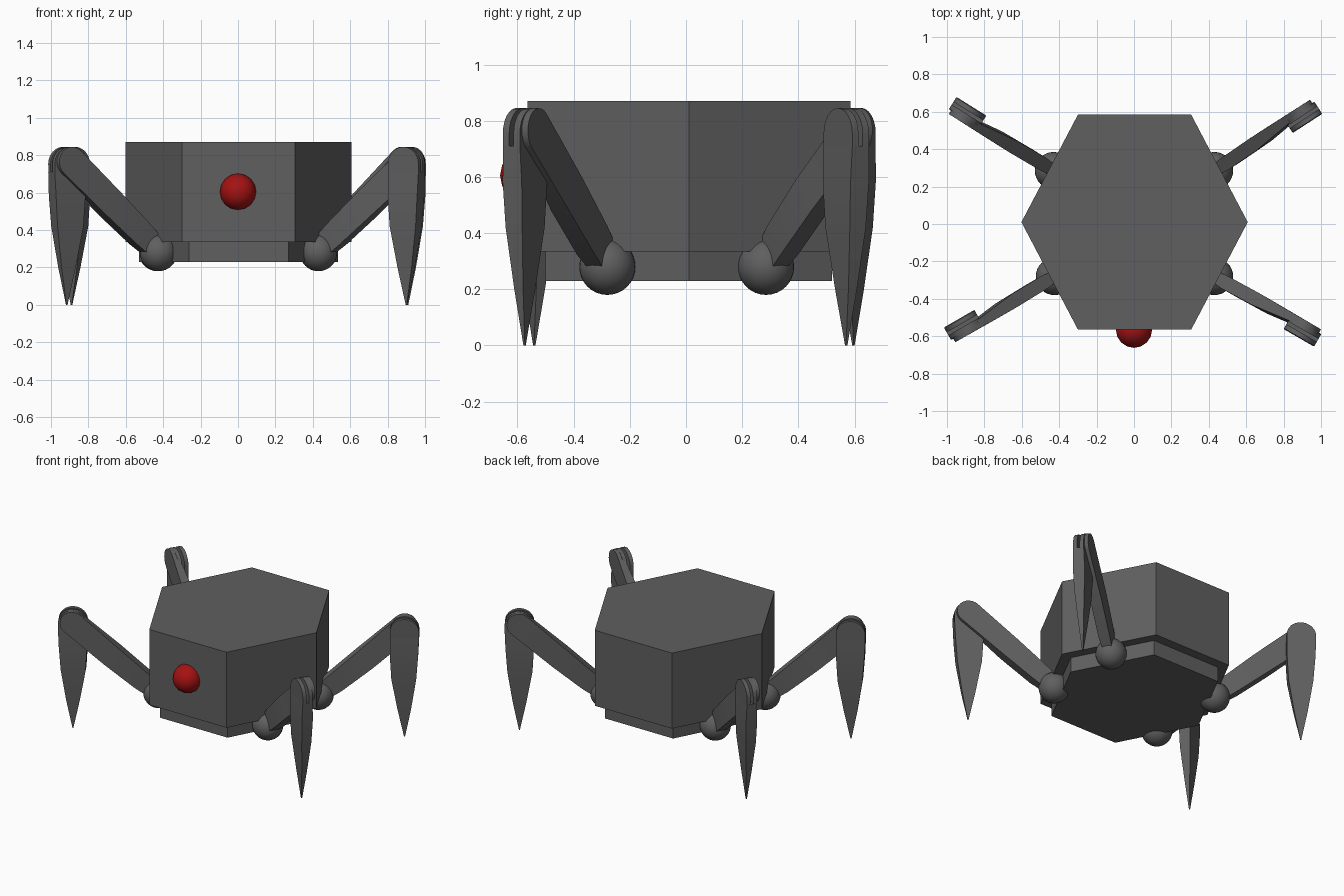
import bpy, bmesh, math
from mathutils import Matrix, Vector

if "Cube" in bpy.data.objects:
    bpy.data.objects.remove(bpy.data.objects["Cube"])


def material(name, rgb):
    m = bpy.data.materials.new(name)
    m.diffuse_color = (*rgb, 1)
    m.use_nodes = True
    m.node_tree.nodes["Principled BSDF"].inputs["Base Color"].default_value = m.diffuse_color
    return m


GREY = material("dark_grey", (0.115, 0.115, 0.115))
RED = material("eye_red", (0.38, 0.006, 0.006))


def finish(name, bm, mat, matrix=Matrix(), smooth=None):
    bmesh.ops.recalc_face_normals(bm, faces=bm.faces)
    mesh = bpy.data.meshes.new(name)
    bm.to_mesh(mesh)
    bm.free()
    mesh.materials.append(mat)
    obj = bpy.data.objects.new(name, mesh)
    obj.matrix_world = matrix
    bpy.context.collection.objects.link(obj)
    if smooth:
        bpy.ops.object.select_all(action='DESELECT')
        obj.select_set(True)
        bpy.context.view_layer.objects.active = obj
        bpy.ops.object.shade_smooth_by_angle(angle=math.radians(smooth))
    return obj


def hex_prism(name, rx, ry, z0, z1):
    # Six-sided block with corners on the x axis
    bm = bmesh.new()
    rings = []
    for z in (z0, z1):
        rings.append([bm.verts.new((0.003 + rx * x, 0.01 + ry * y, z)) for x, y in
                      ((1, 0), (.5, 1), (-.5, 1), (-1, 0), (-.5, -1), (.5, -1))])
    for r in rings:
        bm.faces.new(r)
    for i in range(6):
        j = (i + 1) % 6
        bm.faces.new((rings[0][i], rings[0][j], rings[1][j], rings[1][i]))
    finish(name, bm, GREY)


def ball(name, centre, r, mat, seg):
    bm = bmesh.new()
    bmesh.ops.create_uvsphere(bm, u_segments=seg, v_segments=seg // 2, radius=r)
    finish(name, bm, mat, Matrix.Translation(centre), 60)


def loft(bm, start, axis, sections):
    # Rectangular rings along an axis in the leg plane:
    # (distance, side offset, lower half width, upper half width, half thickness)
    start, axis = Vector(start), Vector(axis).normalized()
    across = Vector((-axis.z, 0, axis.x))
    rings = []
    for s, y, lo, hi, t in sections:
        c = start + axis * s + Vector((0, y, 0))
        rings.append([bm.verts.new(c + across * w + Vector((0, k, 0)))
                      for w, k in ((-lo, -t), (hi, -t), (hi, t), (-lo, t))])
    for a, b in zip(rings, rings[1:]):
        for i in range(4):
            j = (i + 1) % 4
            bm.faces.new((a[i], a[j], b[j], b[i]))
    bm.faces.new(rings[0])
    bm.faces.new(rings[-1])


def round_end(s, y, w, r, t):
    # Sections that close a plate with a rounded end
    return [(s + r * math.sin(a), y, w * math.cos(a), w * math.cos(a), t)
            for a in (math.radians(d) for d in (0, 15, 30, 45, 60, 74, 86))]


def leg(label, x, y, yaw):
    place = Matrix.Translation((x, y, 0)) @ Matrix.Rotation(math.radians(yaw), 4, 'Z')
    ball(label + "_joint", (x, y, 0.28), 0.1, GREY, 32)

    # Upper leg: tapering bar from the joint to the knee
    bm = bmesh.new()
    loft(bm, (0.03, 0, 0.31), (0.525, 0, 0.455),
         [(0, 0, .06, .06, .03), (.1, 0, .07, .065, .037), (.35, .005, .078, .072, .037)]
         + round_end(.695, .02, .08, .08, .02))
    finish(label + "_upper", bm, GREY, place, 25)

    # Lower leg: pointed spike ending in a two-pronged knee fork
    bm = bmesh.new()
    off = -0.02
    loft(bm, (0.555, 0, 0), (0, 0, 1),
         [(0, off, .003, .003, .003), (.2, off, .042, .045, .018), (.42, off, .076, .084, .034),
          (.58, off, .088, .093, .039), (.71, off, .094, .094, .035)])
    for side in (-1, 1):
        yy = off + side * 0.022
        loft(bm, (0.555, 0, 0), (0, 0, 1),
             [(.70, yy, .0935, .0935, .013)] + round_end(.755, yy, .094, .09, .013))
    finish(label + "_lower", bm, GREY, place, 25)


# Body and underside
hex_prism("body", 0.605, 0.575, 0.335, 0.87)
hex_prism("underside", 0.532, 0.51, 0.23, 0.34)

# Eye
ball("eye", (0, -0.565, 0.605), 0.097, RED, 16)

# Legs
leg("front_right_leg", 0.43, -0.28, -30)
leg("front_left_leg", -0.425, -0.28, 210)
leg("back_right_leg", 0.43, 0.285, 33)
leg("back_left_leg", -0.43, 0.285, 148)
